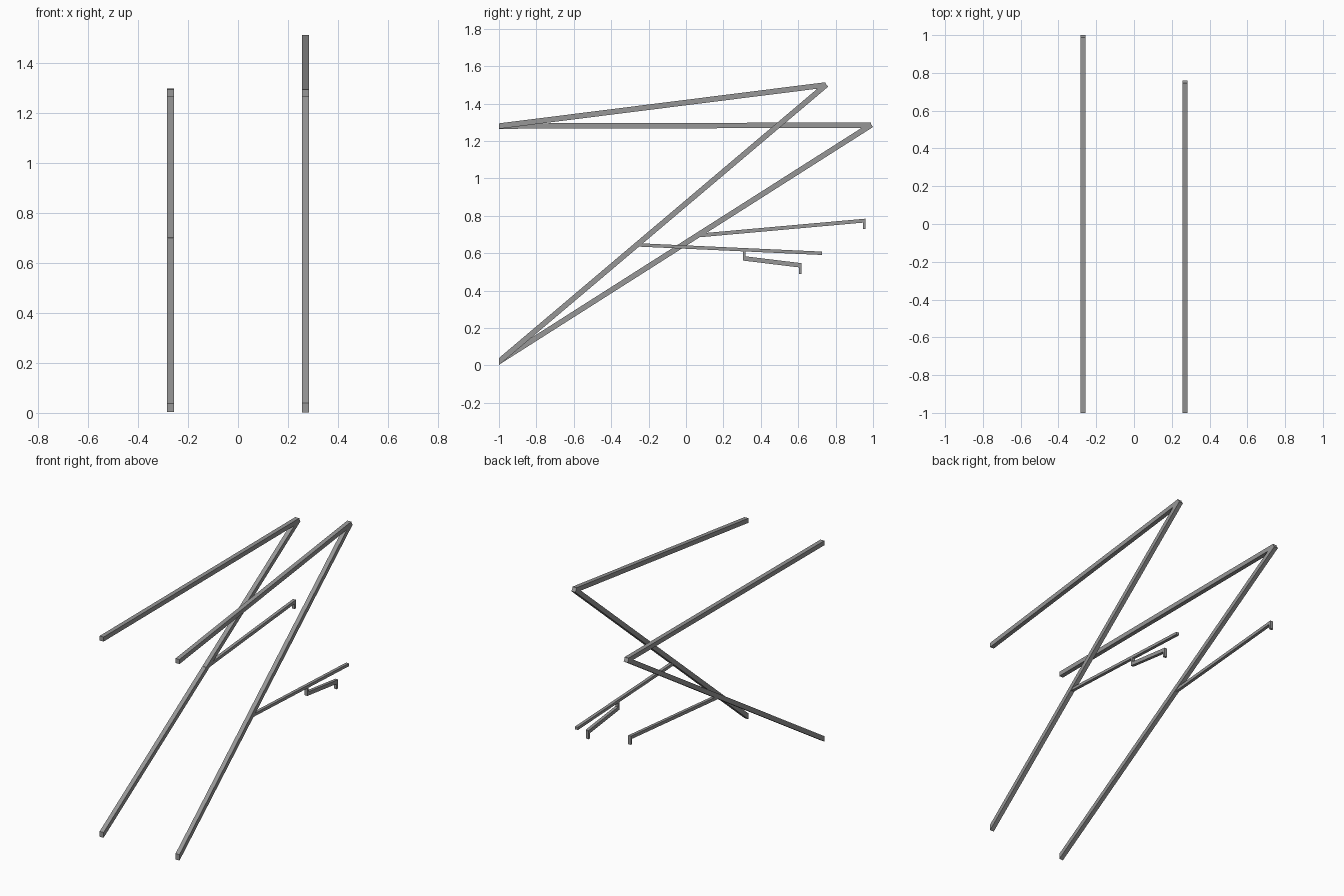
import bpy, bmesh
from mathutils import Vector

if "Cube" in bpy.data.objects:
    bpy.data.objects.remove(bpy.data.objects["Cube"])

steel = bpy.data.materials.new("steel_grey")
steel.diffuse_color = (0.31, 0.31, 0.31, 1)
steel.use_nodes = True
steel.node_tree.nodes["Principled BSDF"].inputs["Base Color"].default_value = steel.diffuse_color


def bar(name, x, a, b, thick, width, plumb_start=False):
    """Rectangular bar in the side plane from a to b (y, z pairs)."""
    a, b = Vector(a), Vector(b)
    d = (b - a).normalized()
    n = Vector((-d.y, d.x)) * thick / 2
    # A plumb start is cut vertically instead of square to the bar
    s = Vector((0, thick / 2 / d.x)) if plumb_start else n
    outline = [a - s, b - n, b + n, a + s]
    bm = bmesh.new()
    rings = [[bm.verts.new((x + o, p.x, p.y)) for p in outline]
             for o in (-width / 2, width / 2)]
    bm.faces.new(rings[0])
    bm.faces.new(rings[1])
    for i in range(4):
        j = (i + 1) % 4
        bm.faces.new((rings[0][i], rings[0][j], rings[1][j], rings[1][i]))
    bmesh.ops.recalc_face_normals(bm, faces=bm.faces)
    me = bpy.data.meshes.new(name)
    bm.to_mesh(me)
    bm.free()
    me.materials.append(steel)
    ob = bpy.data.objects.new(name, me)
    bpy.context.collection.objects.link(ob)
    return ob


# Main frame: a diagonal strut and an upper rail on each side
T, W, X = 0.029, 0.028, 0.27
for side, x, apex in (("left", -X, (0.992, 1.287)), ("right", X, (0.751, 1.502))):
    bar(side + "_diagonal_strut", x, (-1, 0.021), apex, T, W, True)
    bar(side + "_upper_rail", x, (-1, 1.280), (apex[0] - 0.004, apex[1] - 0.002), T, W, True)

# Left arm with a hanging end tab
bar("left_arm", -X, (0.043, 0.693), (0.960, 0.775), 0.02, 0.02)
bar("left_arm_tab", -X, (0.954, 0.772), (0.954, 0.730), 0.014, 0.02)

# Right arm with a hanging pedal bar
bar("right_arm", X, (-0.262, 0.645), (0.727, 0.600), 0.018, 0.02)
bar("pedal_link", X, (0.311, 0.620), (0.311, 0.562), 0.014, 0.02)
bar("pedal_bar", X, (0.306, 0.573), (0.617, 0.535), 0.024, 0.02)
bar("pedal_tab", X, (0.610, 0.535), (0.610, 0.490), 0.014, 0.02)
